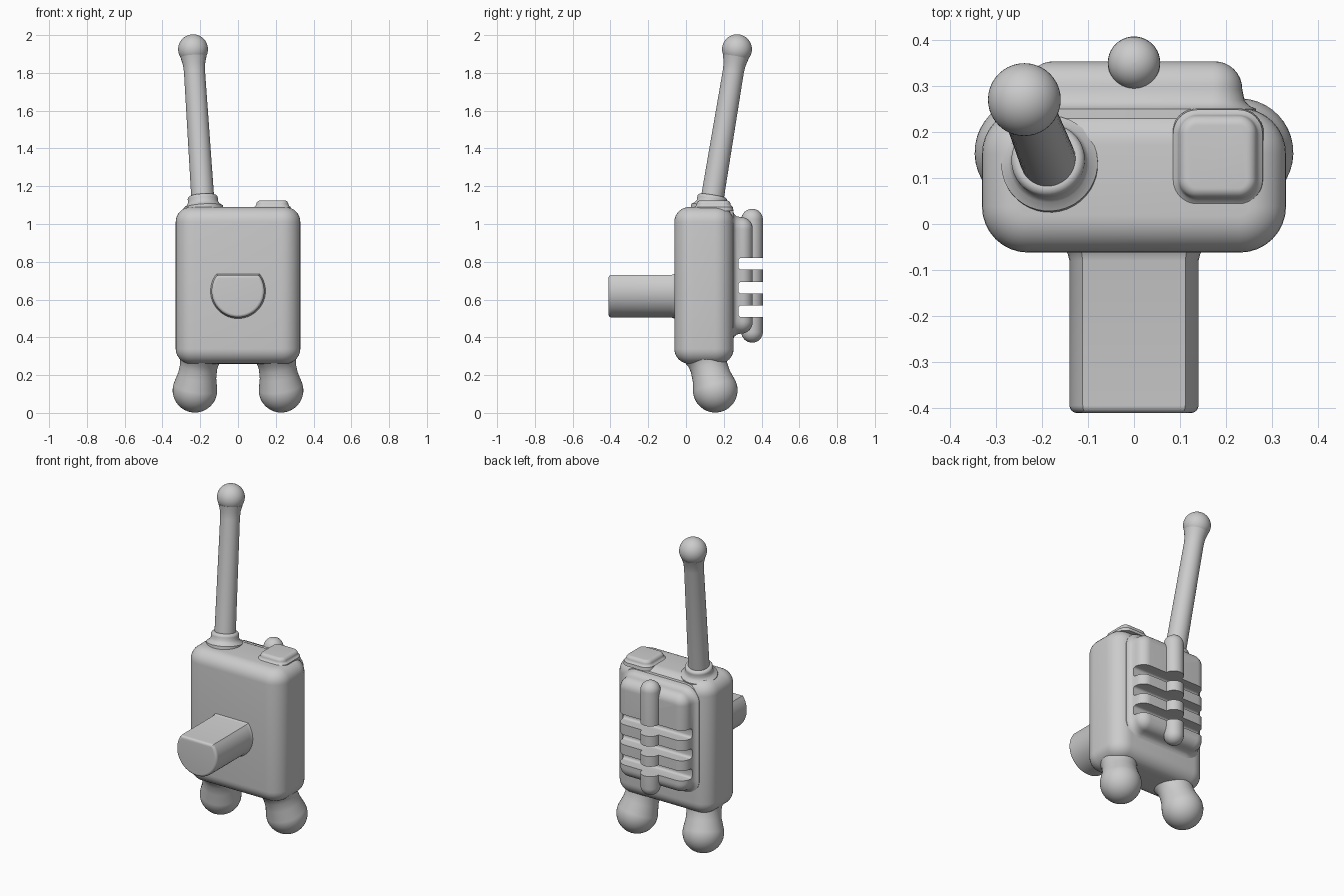
import bpy, bmesh
from math import sin, cos, pi, asin, radians
from mathutils import Matrix, Vector

cube = bpy.data.objects.get("Cube")
if cube:
    bpy.data.objects.remove(cube, do_unlink=True)

grey = bpy.data.materials.new("plain grey")
grey.use_nodes = True
GREY = (0.6, 0.6, 0.6, 1)
grey.diffuse_color = GREY
grey.node_tree.nodes["Principled BSDF"].inputs["Base Color"].default_value = GREY

# Local frames: lofts grow along local z
UP = Matrix.Identity(4)
BACK = Matrix(((-1, 0, 0, 0), (0, 0, 1, 0), (0, 1, 0, 0), (0, 0, 0, 1)))
SIDE = Matrix(((0, 0, 1, 0), (1, 0, 0, 0), (0, 1, 0, 0), (0, 0, 0, 1)))


def loft(name, outline, layers, frame):
    """Skin a stack of outlines; each layer is (height, inset)."""
    bm = bmesh.new()
    rings = [[bm.verts.new(frame @ Vector((x, y, h))) for x, y in outline(i)]
             for h, i in layers]
    n = len(rings[0])
    for a, b in zip(rings, rings[1:]):
        for k in range(n):
            bm.faces.new((a[k], a[(k + 1) % n], b[(k + 1) % n], b[k]))
    bm.faces.new(rings[0][::-1])
    bm.faces.new(rings[-1])
    bmesh.ops.recalc_face_normals(bm, faces=bm.faces)
    mesh = bpy.data.meshes.new(name)
    bm.to_mesh(mesh)
    bm.free()
    mesh.materials.append(grey)
    obj = bpy.data.objects.new(name, mesh)
    bpy.context.collection.objects.link(obj)
    return obj


def rounded_rect(cx, cy, hx, hy, r, steps=8):
    def outline(inset):
        rr = max(r - inset, 0.004)
        pts = []
        for q, (sx, sy) in enumerate(((1, 1), (-1, 1), (-1, -1), (1, -1))):
            for k in range(steps + 1):
                a = (q + k / steps) * pi / 2
                pts.append((cx + sx * (hx - inset - rr) + rr * cos(a),
                            cy + sy * (hy - inset - rr) + rr * sin(a)))
        return pts
    return outline


def circle(r, n=40):
    return lambda inset: [((r - inset) * cos(2 * pi * k / n),
                           (r - inset) * sin(2 * pi * k / n)) for k in range(n)]


def round_end(top, r, steps=8):
    """Layers of a quarter-round edge that finishes at height top."""
    return [(top - r + r * sin(k / steps * pi / 2), r - r * cos(k / steps * pi / 2))
            for k in range(steps + 1)]


def round_start(bottom, r):
    return [(2 * bottom - h, i) for h, i in reversed(round_end(bottom, r))]


def aim(start, end):
    d = Vector(end) - Vector(start)
    return Matrix.Translation(start) @ d.to_track_quat('Z', 'Y').to_matrix().to_4x4()


# Body
loft("body", rounded_rect(0, 0.095, 0.33, 0.157, 0.1),
     round_start(0.26, 0.08) + round_end(1.09, 0.08), UP)

# Top button with a soft foot
loft("top_button", rounded_rect(0.182, 0.146, 0.085, 0.09, 0.04),
     [(1.07, -0.015), (1.09, -0.012), (1.096, -0.004)] + round_end(1.125, 0.022), UP)

# Nose: a bar with a flat top
def nose_outline(inset, n=36):
    r = 0.14 - inset
    a = asin((0.085 - inset) / r)
    return [(r * cos(t), 0.645 + r * sin(t))
            for t in (pi - a + (pi + 2 * a) * k / n for k in range(n + 1))]


loft("nose", nose_outline,
     round_start(-0.41, 0.016) + [(-0.08, 0), (-0.065, -0.004), (-0.05, -0.012)], BACK)

# Back panel with a flared foot, and the upright rib
panel = loft("back_panel", rounded_rect(0, 0.728, 0.235, 0.308, 0.065),
             [(0.2, -0.03), (0.25, -0.03), (0.256, -0.016), (0.268, -0.005)]
             + round_end(0.353, 0.06), BACK)
rib = loft("back_rib", circle(0.057), round_start(0.372, 0.056) + round_end(1.08, 0.056),
           Matrix.Translation((0, 0.35, 0)))

# Three slots cut across the panel and the rib
for z in (0.538, 0.663, 0.789):
    cutter = loft("slot_cutter", rounded_rect(0.378, z, 0.1, 0.031, 0.015, 4),
                  [(-0.5, 0), (0.5, 0)], SIDE)
    cutter.hide_render = True
    for part in (panel, rib):
        cut = part.modifiers.new("slot", 'BOOLEAN')
        cut.operation = 'DIFFERENCE'
        cut.solver = 'EXACT'
        cut.object = cutter
        bpy.context.view_layer.objects.active = part
        bpy.ops.object.modifier_apply(modifier=cut.name)
    bpy.data.objects.remove(cutter, do_unlink=True)

# Legs: a round foot and a neck that flares into the body
for side, sx in (("left", 1), ("right", -1)):
    foot = [(-0.118 * cos(t), 0.118 - 0.118 * sin(t))
            for t in (0.02 + k * pi / 24 for k in range(14))]
    neck = [(0.08, 0.016), (0.13, 0.019), (0.16, 0.014), (0.19, 0.0), (0.22, -0.015)]
    loft(side + "_leg", circle(0.118), foot + neck,
         aim((sx * 0.228, 0.155, 0.12), (sx * 0.2, 0.105, 0.3)))

# Antenna: collar, rod and ball
BASE, TIP = Vector((-0.183, 0.13, 1.08)), Vector((-0.238, 0.27, 1.925))
lean = aim(BASE, TIP)
length = (TIP - BASE).length
loft("antenna_collar", circle(0.08),
     [(-0.04, -0.025), (0.01, -0.025), (0.022, -0.008), (0.035, 0)]
     + round_end(0.072, 0.018), lean)
loft("antenna_rod", circle(0.061),
     [(0, 0), (length - 0.12, 0.005), (length - 0.08, 0.002), (length - 0.04, -0.008)], lean)
bpy.ops.mesh.primitive_uv_sphere_add(segments=40, ring_count=24, radius=0.079, location=TIP)
ball = bpy.context.object
ball.name = "antenna_ball"
ball.data.materials.append(grey)

# Smooth shading with crisp edges kept
bpy.ops.object.select_all(action='DESELECT')
for obj in bpy.context.scene.objects:
    if obj.type == 'MESH' and obj.data.materials and obj.data.materials[0] == grey:
        obj.select_set(True)
bpy.context.view_layer.objects.active = ball
bpy.ops.object.shade_smooth_by_angle(angle=radians(35))
